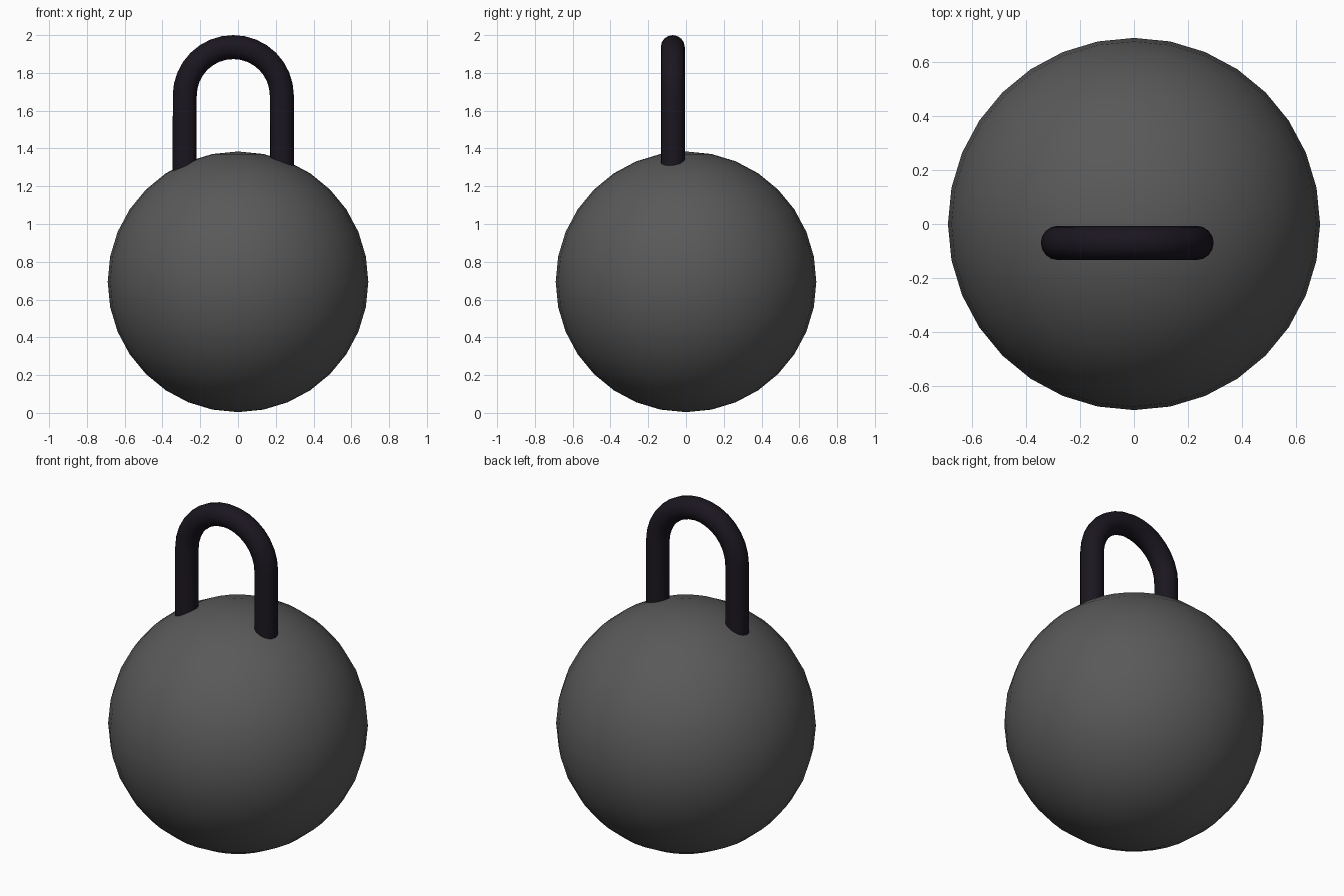
import bpy
import math

if "Cube" in bpy.data.objects:
    bpy.data.objects.remove(bpy.data.objects["Cube"])


def paint(obj, name, color):
    mat = bpy.data.materials.new(name)
    mat.diffuse_color = (*color, 1)
    mat.use_nodes = True
    mat.node_tree.nodes["Principled BSDF"].inputs["Base Color"].default_value = mat.diffuse_color
    obj.data.materials.append(mat)


# Heavy round body
bpy.ops.mesh.primitive_uv_sphere_add(segments=32, ring_count=16, radius=0.69,
                                     location=(0, 0, 0.694))
body = bpy.context.object
body.name = "round_body"
bpy.ops.object.shade_smooth()
paint(body, "dark_grey", (0.1, 0.1, 0.1))

# Handle path: two straight legs joined by a half-circle arch
TUBE, HALF, CX, CY = 0.0635, 0.257, -0.025, -0.07
SPRING, FOOT, STEPS = 2.0 - 0.0635 - 0.257, 1.2, 16
path = [(CX + HALF, FOOT)]
for i in range(STEPS + 1):
    a = math.pi * i / STEPS
    path.append((CX + HALF * math.cos(a), SPRING + HALF * math.sin(a)))
path.append((CX - HALF, FOOT))

curve = bpy.data.curves.new("handle_path", "CURVE")
curve.dimensions = "3D"
curve.bevel_depth = TUBE
curve.bevel_resolution = 6
curve.use_fill_caps = True
spline = curve.splines.new("POLY")
spline.points.add(len(path) - 1)
for point, (x, z) in zip(spline.points, path):
    point.co = (x, CY, z, 1)
handle = bpy.data.objects.new("handle", curve)
bpy.context.collection.objects.link(handle)

# Turn the swept tube into a smooth mesh
bpy.ops.object.select_all(action="DESELECT")
handle.select_set(True)
bpy.context.view_layer.objects.active = handle
bpy.ops.object.convert(target="MESH")
handle = bpy.context.object
handle.name = "handle"
bpy.ops.object.shade_smooth_by_angle(angle=math.radians(40))
paint(handle, "dark_handle", (0.011, 0.008, 0.014))
